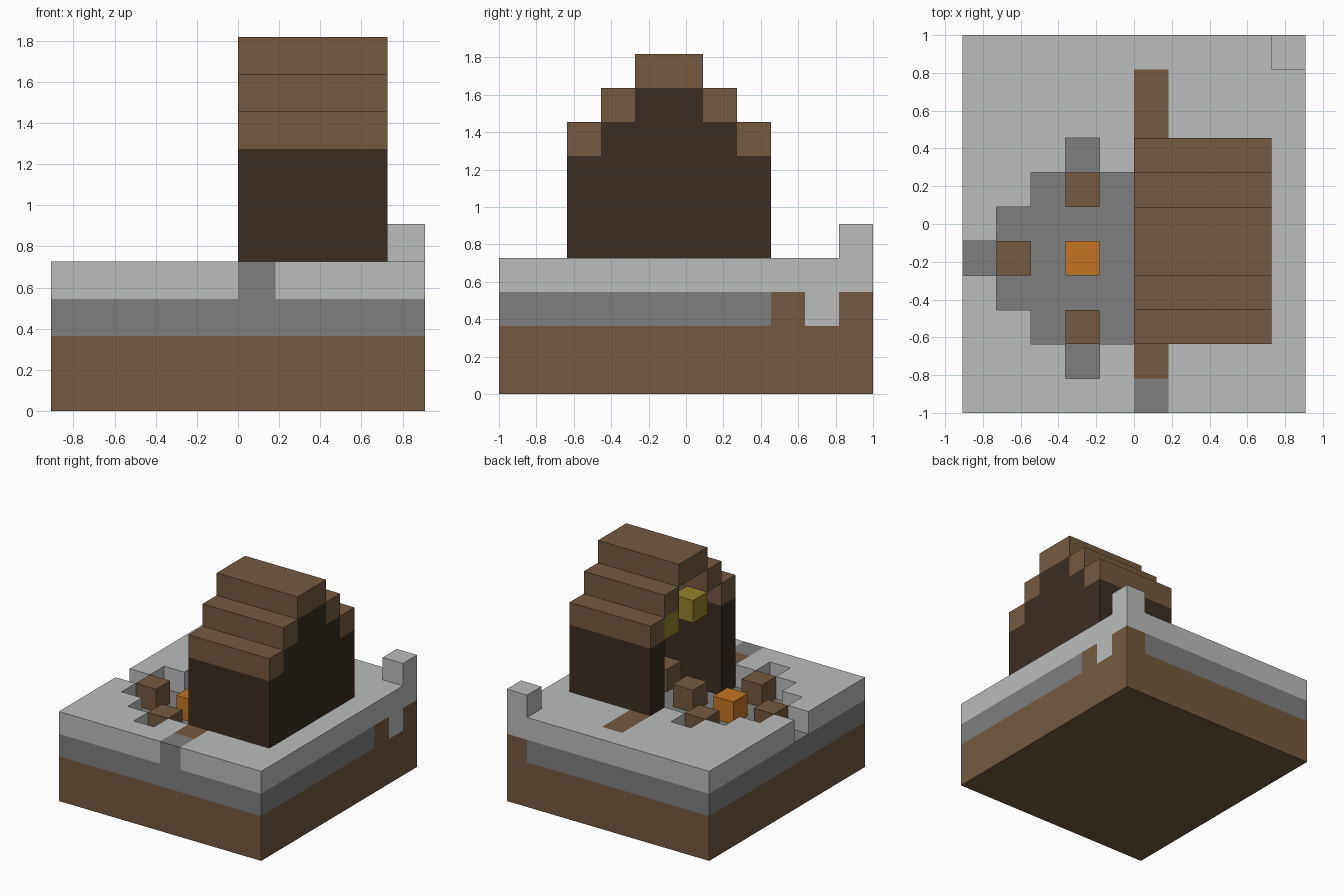
import bpy, bmesh, math
from mathutils import Vector

old = bpy.data.objects.get("Cube")
if old:
    bpy.data.objects.remove(old, do_unlink=True)

U = 2 / 11                       # size of one block
ORIGIN = Vector((-5 * U, -5.5 * U, 0))


def material(name, r, g, b):
    lin = [((c / 255 + 0.055) / 1.055) ** 2.4 for c in (r, g, b)] + [1]
    m = bpy.data.materials.new(name)
    m.use_nodes = True
    m.diffuse_color = lin
    m.node_tree.nodes["Principled BSDF"].inputs["Base Color"].default_value = lin
    return m


snow = material("snow", 187, 189, 188)
stone = material("stone_grey", 127, 127, 127)
brown = material("earth_brown", 116, 90, 64)
dark = material("dark_wood", 59, 45, 35)
orange = material("fire_orange", 195, 116, 34)
yellow = material("lantern_yellow", 148, 130, 44)

grid = {}                        # block position -> part name
parts = {}                       # part name -> material


def fill(part, mat, xs, ys, zs):
    """Fill an inclusive block range; later fills replace earlier ones."""
    parts[part] = mat
    for x in range(xs[0], xs[-1] + 1):
        for y in range(ys[0], ys[-1] + 1):
            for z in range(zs[0], zs[-1] + 1):
                grid[x, y, z] = part


def carve(xs, ys, zs):
    for x in range(xs[0], xs[-1] + 1):
        for y in range(ys[0], ys[-1] + 1):
            for z in range(zs[0], zs[-1] + 1):
                grid.pop((x, y, z), None)


# Ground layers
fill("earth", brown, (0, 9), (0, 10), (0, 1))
fill("stone_layer", stone, (0, 9), (0, 10), [2])
fill("snow_cover", snow, (0, 9), (0, 10), [3])
fill("snow_cover", snow, [9], [9], [2])
fill("snow_post", snow, [9], [10], [4])
for y in (8, 10):
    fill("earth", brown, [9], [y], [2])

# Sunken fire pit, widest beside the tent
for x, y0, y1 in ((0, 4, 4), (1, 3, 5), (2, 2, 6), (3, 1, 7), (4, 2, 6)):
    carve([x], (y0, y1), [3])

# Path strip running past the tent
fill("path_stone", stone, [5], [0], [3])
fill("path_earth", brown, [5], [1], [3])
fill("path_earth", brown, [5], (8, 9), [3])

# Tent: solid stepped body, hollowed from the open end
TENT = (5, 8)
fill("tent_walls", dark, TENT, [2], [3])
for step in range(3):
    low, high = 2 + step, 7 - step
    base = 4 if step == 0 else 6 + step
    fill("tent_walls", dark, TENT, (low, high), (base, 6 + step))
for step in range(3):
    for y in (2 + step, 7 - step):
        fill("tent_roof", brown, TENT, [y], [7 + step])
INSIDE = (5, 7)
carve(INSIDE, (3, 6), (3, 7))
carve(INSIDE, (4, 5), [8])

# Seats, fire and lanterns
for x, y in ((1, 4), (3, 2), (3, 6), (5, 4), (7, 3)):
    fill("log_seats", brown, [x], [y], [3])
fill("fire", orange, [3], [4], [3])
for y in (4, 6):
    fill("lanterns", yellow, [5], [y], [7])


def build(part, mat):
    """Make one mesh from the exposed block faces of a part."""
    bm = bmesh.new()
    for pos, name in grid.items():
        if name != part:
            continue
        centre = Vector(pos) + Vector((0.5, 0.5, 0.5))
        for axis in range(3):
            for sign in (-1, 1):
                n = Vector((0, 0, 0))
                n[axis] = sign
                if tuple(int(a + b) for a, b in zip(pos, n)) in grid:
                    continue
                a = Vector((0, 0, 0))
                a[(axis + 1) % 3] = 1
                b = n.cross(a)
                corners = [a + b, b - a, -a - b, a - b]
                bm.faces.new([bm.verts.new(ORIGIN + U * (centre + (n + c) / 2))
                              for c in corners])
    bmesh.ops.remove_doubles(bm, verts=bm.verts, dist=U / 100)
    bmesh.ops.dissolve_limit(bm, angle_limit=math.radians(1),
                             verts=bm.verts, edges=bm.edges)
    mesh = bpy.data.meshes.new(part)
    bm.to_mesh(mesh)
    bm.free()
    mesh.materials.append(mat)
    bpy.context.collection.objects.link(bpy.data.objects.new(part, mesh))


for part, mat in parts.items():
    build(part, mat)
